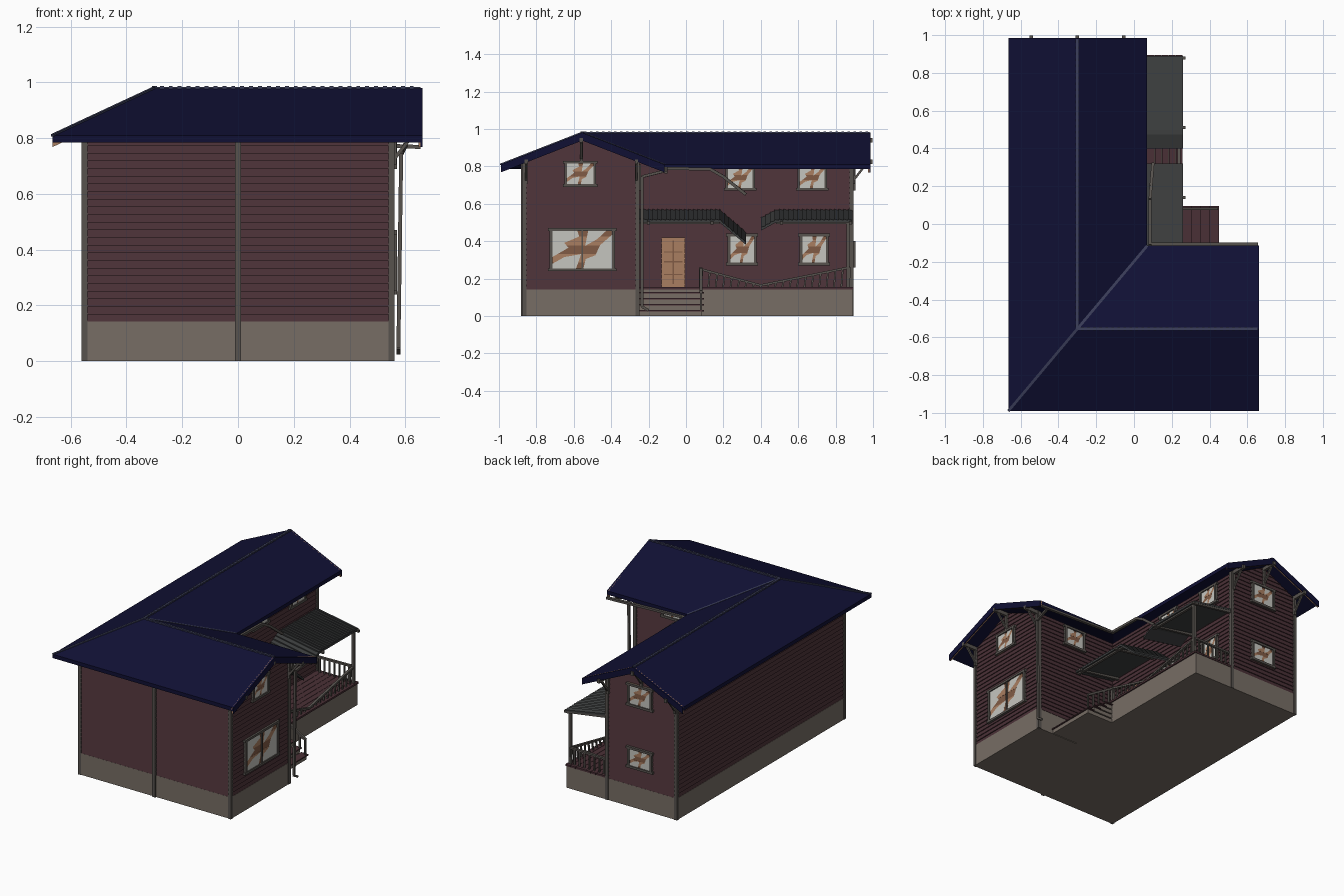
import bpy, bmesh
from mathutils import Vector as V

if "Cube" in bpy.data.objects:
    bpy.data.objects.remove(bpy.data.objects["Cube"])

COL = {"navy_roof": (.005, .005, .034), "maroon_siding": (.068, .03, .037), "stone": (.185, .155, .13),
       "grey_trim": (.095, .085, .076), "slate_porch_roof": (.045, .047, .048), "pale_glass": (.56, .56, .52),
       "plank_brown": (.22, .105, .06), "light_wood": (.40, .21, .12), "ridge_blue": (.045, .05, .105)}
MATS = {}
for k, c in COL.items():
    MATS[k] = bpy.data.materials.new(k)
    MATS[k].diffuse_color = (*c, 1)
parts = {}

def add(part, mat, verts, faces):
    vs, fs = parts.setdefault(part, ([], []))
    o = len(vs)
    vs += [tuple(v) for v in verts]
    fs += [([i + o for i in f], mat) for f in faces]

CUBE = [(0, 1, 3, 2), (4, 6, 7, 5), (0, 4, 5, 1), (2, 3, 7, 6), (0, 2, 6, 4), (1, 5, 7, 3)]

def box(part, mat, x0, x1, y0, y1, z0, z1):
    add(part, mat, [(x, y, z) for x in (x0, x1) for y in (y0, y1) for z in (z0, z1)], CUBE)

def bar(part, mat, p, q, w, h=None):
    p, q, h = V(p), V(q), h or w
    d = (q - p).normalized()
    s = d.cross(V((0, 0, 1)))
    s = s.normalized() if s.length > .01 else V((1, 0, 0))
    t = s.cross(d)
    add(part, mat, [e + s * a * w / 2 + t * b * h / 2 for e in (p, q) for a in (-1, 1) for b in (-1, 1)], CUBE)

def path(part, mat, pts, w, h=None):
    for p, q in zip(pts, pts[1:]):
        bar(part, mat, p, q, w, h)

def local(c, u, s, z, d):  # point on a wall: s along, z up, d outward
    return (c[0] + u[0] * s + u[1] * d, c[1] + u[1] * s - u[0] * d, z)

def lbox(part, mat, c, u, s0, s1, z0, z1, d0, d1):
    add(part, mat, [local(c, u, s, z, d) for s in (s0, s1) for z in (z0, z1) for d in (d0, d1)], CUBE)

# Main L-shaped roof with thickness
XL, XR, YF, YB, XM, YM, XV, YV = -.665, .655, -.99, .98, -.30, -.555, .07, -.115
ZE, ZR, TH = .81, .98, .025
rv = [(XL, YF, ZE), (XR, YF, ZE), (XR, YM, ZR), (XR, YV, ZE), (XV, YV, ZE), (XV, YB, ZE),
      (XM, YB, ZR), (XL, YB, ZE), (XM, YM, ZR)]
rf = [(0, 1, 2, 8), (8, 2, 3, 4), (8, 4, 5, 6), (0, 8, 6, 7)]
low = [(x, y, z - TH) for x, y, z in rv]
add("main_roof", "navy_roof", rv + low, rf + [tuple(i + 9 for i in reversed(f)) for f in rf] +
    [(i, (i + 1) % 8, (i + 1) % 8 + 9, i + 9) for i in range(8)])

# Ridge, hip and valley caps
for a, b in ((8, 2), (8, 6), (8, 0), (8, 4)):
    bar("ridge_caps", "ridge_blue", rv[a], rv[b], .014, .008)
for i in range(48):
    y = YM + .01 + i * .032
    box("ridge_tiles", "ridge_blue", XM - .009, XM + .009, y, y + .014, ZR - .008, ZR + .006)
for i in range(29):
    x = XM + .02 + i * .032
    box("ridge_tiles", "ridge_blue", x, x + .014, YM - .009, YM + .009, ZR - .008, ZR + .006)

# Barge boards on both gable ends, bare wood inside
def barge(p, q, n):
    for m, t0, t1 in (("navy_roof", 0, .006), ("light_wood", -.008, 0)):
        add("barge_boards", m, [(e[0] + n[0] * t, e[1] + n[1] * t, e[2] + dz)
            for e in (p, q) for t in (t0, t1) for dz in (-.042, 0)], CUBE)
for a, b, n in ((1, 2, (1, 0)), (2, 3, (1, 0)), (5, 6, (0, 1)), (6, 7, (0, 1))):
    barge(rv[a], rv[b], n)

# Lapped siding, narrowing in the gables
def siding(a, b, top=.825, peak=None):
    a, b = V(a), V(b)
    L = (b - a).length
    u = (b - a) / L
    z, step = .14, .0275
    end = peak or top
    while z < end - .001:
        z1 = min(z + step, end)
        cut = [max(0, (k - top) / (peak - top)) * L / 2 if peak else 0 for k in (z, z1)]
        add("siding_walls", "maroon_siding",
            [local(a, u, cut[0], z, .007), local(a, u, L - cut[0], z, .007), local(a, u, L - cut[1], z1, .001),
             local(a, u, cut[1], z1, .001), local(a, u, cut[0], z, 0), local(a, u, L - cut[0], z, 0)],
            [(0, 1, 2, 3), (4, 5, 1, 0)])
        z = z1
WX, WI, WF, WN, WB = .55, -.045, -.865, -.26, .885
siding((-WX, WF), (WX, WF))
siding((WX, WF), (WX, WN), .825, .955)
siding((WX, WN), (WI, WN))
siding((WI, WN), (WI, WB))
siding((WI, WB), (-WX, WB), .825, .955)
siding((-WX, WB), (-WX, WF))

# Stone base
box("stone_base", "stone", -.558, .558, -.872, -.255, 0, .143)
box("stone_base", "stone", -.558, -.038, -.255, .892, 0, .143)
box("porch_base", "stone", -.038, .25, -.255, .892, 0, .143)

# Corner boards and downpipe
for x, y in ((-WX, WF), (0, WF - .006), (WX, WF), (WX, WN), (-WX, WB), (WI, WB)):
    box("corner_boards", "grey_trim", x - .011, x + .011, y - .011, y + .011, 0, .83)
path("downpipe", "grey_trim", [(.6, YV, .775), (.585, -.235, .745), (.575, -.235, .05), (.575, -.2, .03)], .014)

# Roof gutters, one hanging loose
bar("eave_gutter", "grey_trim", (.655, YV + .008, .768), (.09, YV + .008, .79), .018, .014)
path("broken_gutter", "grey_trim", [(.085, -.11, .79), (.085, .13, .785), (.09, .2, .745), (.1, .32, .65)], .016)

# Gable purlins and braces
def bracket(c, u, z):
    lbox("gable_brackets", "grey_trim", c, u, -.009, .009, z - .012, z + .012, -.02, .112)
    lbox("gable_brackets", "grey_trim", c, u, -.008, .008, z - .12, z, 0, .018)
    bar("gable_brackets", "grey_trim", local(c, u, 0, z - .1, .01), local(c, u, 0, z - .01, .08), .012)
for s, z in ((-.295, .825), (0, .94), (.295, .825)):
    bracket((WX, -.56 + s), (0, 1), z)
for s, z in ((-.245, .825), (0, .94), (.245, .825)):
    bracket((-.30 + s, WB), (-1, 0), z)

# Broken windows: frame, planks behind, glass shards in front
SHARDS = [[(0, .3), (.27, .55), (.2, .68), (.45, .85), (.42, 1), (0, 1)],
          [(0, 0), (.4, 0), (.48, .38), (.2, .3), (0, .12)],
          [(.52, 0), (1, 0), (1, .9), (.8, .62), (.72, .35), (.56, .25)],
          [(.55, .6), (.75, .78), (.9, 1), (.6, 1)]]

def window(c, u, w, z0, z1, mullion=False):
    f, h = .015, w / 2
    for s0, s1, a, b in ((-h, -h + f, z0, z1), (h - f, h, z0, z1),
                         (-h - .008, h + .008, z0, z0 + f), (-h - .008, h + .008, z1 - f, z1)):
        lbox("window_frames", "grey_trim", c, u, s0, s1, a, b, 0, .02)
    if mullion:
        lbox("window_frames", "grey_trim", c, u, -.005, .005, z0, z1, 0, .017)
    n = 5
    for i in range(n):
        a, b = z0 + (z1 - z0) * i / n, z0 + (z1 - z0) * (i + 1) / n
        lbox("window_planks", ("plank_brown", "light_wood")[i % 2], c, u, -h + .005, h - .005, a, b, 0, .009 + .001 * (i % 2))
    for sh in SHARDS:
        add("glass_shards", "pale_glass",
            [local(c, u, -h + f + s * (w - 2 * f), z0 + f + t * (z1 - z0 - 2 * f), .013) for s, t in sh],
            [tuple(range(len(sh)))])
window((WX, -.565), (0, 1), .17, .69, .83)
window((WX, -.555), (0, 1), .35, .24, .47, True)
for y in (.30, .685):
    window((WI, y), (0, 1), .155, .27, .44)
    window((WI, y - .01), (0, 1), .16, .67, .81)
window((.27, WN), (-1, 0), .16, .67, .81)
window((-.29, WB), (-1, 0), .18, .26, .40)
window((-.29, WB), (-1, 0), .18, .67, .82)

# Front door with panels
D = (WI, -.068)
lbox("door", "light_wood", D, (0, 1), -.063, .063, .155, .42, 0, .014)
for s0, s1, a, b in ((-.005, .005, .17, .405), (-.05, .05, .285, .293), (-.05, .05, .34, .346), (-.05, .05, .22, .226)):
    lbox("door_panels", "plank_brown", D, (0, 1), s0, s1, a, b, .013, .017)

# Porch floor boards
for i in range(8):
    x = -.04 + i * .0375
    box("porch_floor", "maroon_siding", x, x + .0355, -.255, .895, .143, .155)

# Steps with red treads
for i in range(4):
    x, z = .25 + i * .049, .128 - i * .032
    box("steps", "stone", .25, x + .047, -.25, .085, z - .032, z - .007)
    box("step_treads", "maroon_siding", x, x + .054, -.253, .095, z - .007, z)

# Porch railing, sagging in the middle, and stair rail
def rail_z(y):
    return .25 - (y - .08) * .27 if y < .4 else .165 + (y - .4) * .2
ys = [.08 + i * .0395 for i in range(21)]
path("porch_railing", "grey_trim", [(.238, y, rail_z(y)) for y in (.08, .399, .87)], .016, .012)
for y in ys:
    bar("porch_railing", "grey_trim", (.238, y, .155), (.238, y + .008, rail_z(y)), .009)
box("porch_railing", "grey_trim", .229, .247, .07, .088, .15, .26)
bar("end_railing", "grey_trim", (-.035, .87, .255), (.24, .87, .26), .016, .012)
for i in range(7):
    x = -.01 + i * .036
    bar("end_railing", "grey_trim", (x, .87, .155), (x, .87, .255), .009)
bar("stair_rail", "grey_trim", (.24, .08, .25), (.44, .08, .13), .014)
for i in range(5):
    x = .27 + i * .042
    bar("stair_rail", "grey_trim", (x, .08, .128 - int(i * .9) * .032), (x, .08, .235 - (x - .27) * .6), .01)

# Porch posts and beams
box("porch_posts", "grey_trim", .231, .249, .857, .875, .15, .505)
bar("porch_beams", "grey_trim", (.24, .48, .5), (.24, .89, .5), .016)
bar("porch_beams", "grey_trim", (.24, -.25, .5), (.24, .18, .5), .016)
for y in (.88, .51, .14, -.2):
    bar("porch_beams", "grey_trim", (-.04, y, .545), (.272, y, .498), .016)

# Corrugated porch roofs, broken in the middle
def drop(y):
    return max(0, y - .18) * .85 if y < .35 else max(0, .48 - y) * .55
def porch_roof(y0, y1, n):
    s = (y1 - y0) / n
    for i in range(n):
        a, b = y0 + i * s, y0 + (i + 1) * s
        pts = []
        for x, z in ((-.04, .565), (.26, .512)):
            for y, lift in ((a, .007), (b, 0)):
                pts += [(x, y, z - drop(y) - .012), (x, y, z - drop(y) + lift)]
        add("porch_roof", "slate_porch_roof", pts, CUBE)
porch_roof(-.25, .18, 18)
porch_roof(.18, .32, 6)
porch_roof(.40, .89, 20)

# Create one object per part
for name, (vs, fs) in parts.items():
    me = bpy.data.meshes.new(name)
    me.from_pydata(vs, [], [f for f, m in fs])
    used = sorted({m for f, m in fs})
    for m in used:
        me.materials.append(MATS[m])
    for p, (f, m) in zip(me.polygons, fs):
        p.material_index = used.index(m)
    if name not in ("siding_walls", "glass_shards"):
        bm = bmesh.new()
        bm.from_mesh(me)
        bmesh.ops.recalc_face_normals(bm, faces=bm.faces)
        bm.to_mesh(me)
        bm.free()
    bpy.context.collection.objects.link(bpy.data.objects.new(name, me))

for m in bpy.data.materials:
    if m.users and not m.is_grease_pencil:
        m.use_nodes = True
        m.node_tree.nodes["Principled BSDF"].inputs["Base Color"].default_value = m.diffuse_color
